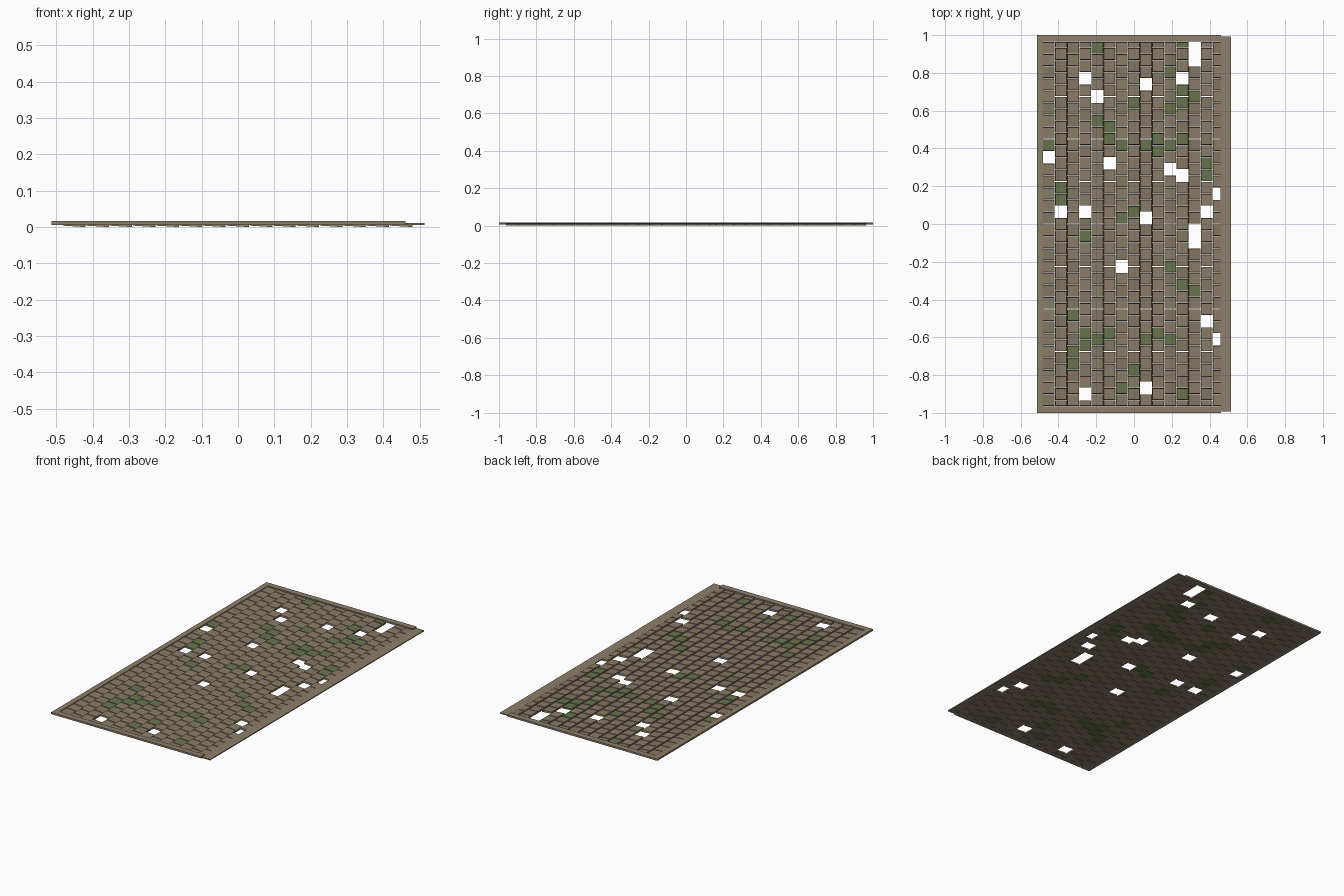
import bpy, bmesh

if "Cube" in bpy.data.objects:
    bpy.data.objects.remove(bpy.data.objects["Cube"])

P = 0.0643            # shingle pitch
X0 = -0.483           # first course edge
ROWS, NY = 15, 30
YLIM = P * NY / 2
GAP = 0.0015


def material(name, rgb):
    m = bpy.data.materials.new(name)
    m.diffuse_color = (*rgb, 1)
    m.use_nodes = True
    m.node_tree.nodes["Principled BSDF"].inputs["Base Color"].default_value = m.diffuse_color
    return m


wood = material("frame_wood", (0.27, 0.215, 0.145))
brown = material("shingle_brown", (0.26, 0.205, 0.14))
dark = material("shingle_brown_dark", (0.23, 0.185, 0.125))
moss = material("shingle_moss", (0.14, 0.175, 0.075))


def finish(bm, name, mat):
    bmesh.ops.recalc_face_normals(bm, faces=bm.faces)
    me = bpy.data.meshes.new(name)
    bm.to_mesh(me)
    bm.free()
    me.materials.append(mat)
    ob = bpy.data.objects.new(name, me)
    bpy.context.collection.objects.link(ob)
    return ob


def add_box(bm, x, y, z, drop=0.0, taper=0.0):
    """Box between ranges; drop lowers the +x end, taper shrinks the top."""
    vs = bmesh.ops.create_cube(bm, size=1)["verts"]
    for v in vs:
        ix, iy, iz = (int(c > 0) for c in v.co)
        t = taper * iz
        v.co = (x[ix] + (t if ix == 0 else -t),
                y[iy] + (t if iy == 0 else -t),
                z[iz] - drop * ix)


# Missing and mossy shingles: course -> centre positions along y
missing = {0: [.357], 1: [.066], 3: [.777, .066, -.895], 4: [.677], 5: [.325],
           6: [-.22], 8: [.745, .037, -.865], 10: [.292], 11: [.777, .265],
           12: [.936, .872, -.032, -.096], 13: [.066, -.51], 14: [.165, -.61]}
mossy = {0: [.42], 1: [.2, .13], 2: [-.48, -.675, -.74], 3: [-.06, -.58, -.645],
         4: [.936, .55, -.61], 5: [.52, .45, -.58], 6: [.42, .037, -.865],
         7: [.645, .066, -.77], 8: [.42, -.61], 9: [.45, .39, -.58],
         10: [.8, .615, .42, -.225, -.61],
         11: [.95, .71, .645, .45, -.32, -.9], 12: [.677, -.35], 13: [.33, .265]}


def listed(table, row, y):
    return any(abs(y - v) < P * 0.45 for v in table.get(row, []))


# Staggered courses of tilted shingles
tiles = {"brown": bmesh.new(), "dark": bmesh.new(), "moss": bmesh.new()}
for r in range(ROWS):
    xa = X0 + r * P
    shift = -P / 2 if r % 2 else 0
    for k in range(NY + (r % 2)):
        ya = max(-YLIM + k * P + shift, -YLIM)
        yb = min(-YLIM + (k + 1) * P + shift, YLIM)
        yc = (ya + yb) / 2
        if listed(missing, r, yc):
            continue
        kind = "moss" if listed(mossy, r, yc) else ("dark" if (r * 7 + k * 5) % 3 == 0 else "brown")
        add_box(tiles[kind], (xa + GAP * 0.6, xa + P - GAP * 0.6), (ya + GAP, yb - GAP),
                (0.004, 0.0135), drop=0.004, taper=0.0012)
finish(tiles["brown"], "shingles", brown)
finish(tiles["dark"], "dark_shingles", dark)
finish(tiles["moss"], "mossy_shingles", moss)

# Raised frame: eave bar and two side bars
bm = bmesh.new()
add_box(bm, (-0.514, -0.482), (-1, 1), (0.006, 0.0165))
finish(bm, "eave_bar", wood)
for name, s in (("front_side_bar", -1), ("back_side_bar", 1)):
    bm = bmesh.new()
    add_box(bm, (-0.482, 0.461), sorted((s * 0.966, s)), (0.006, 0.0165))
    finish(bm, name, wood)

# Lower lip that tucks beneath the next panel
bm = bmesh.new()
add_box(bm, (0.457, 0.514), (-0.993, 0.993), (0.006, 0.0115))
finish(bm, "lower_lip", wood)
